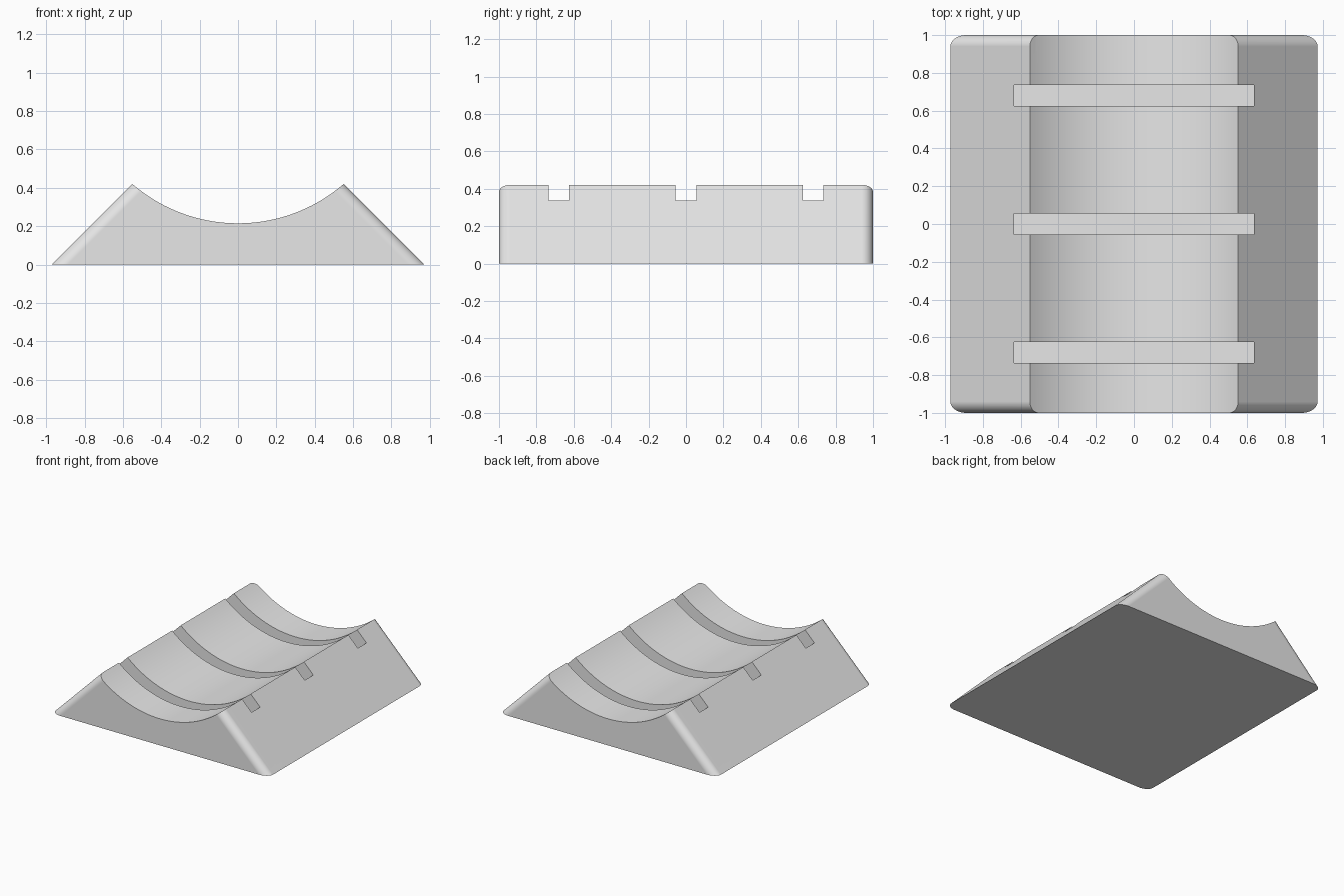
import bpy, bmesh, math
from mathutils import Matrix

cube = bpy.data.objects.get("Cube")
if cube:
    bpy.data.objects.remove(cube, do_unlink=True)

HALF_W, ARC_R, ARC_Z = 0.972, 0.842, 1.057
SLOT_FLOOR = 0.10

grey = bpy.data.materials.new("plain_grey")
grey.use_nodes = True
grey.diffuse_color = (0.8, 0.8, 0.8, 1)
grey.node_tree.nodes["Principled BSDF"].inputs["Base Color"].default_value = (0.8, 0.8, 0.8, 1)


def make_object(name, bm):
    bmesh.ops.recalc_face_normals(bm, faces=bm.faces)
    mesh = bpy.data.meshes.new(name)
    bm.to_mesh(mesh)
    bm.free()
    mesh.materials.append(grey)
    obj = bpy.data.objects.new(name, mesh)
    bpy.context.collection.objects.link(obj)
    return obj


def cut(target, cutter):
    cutter.hide_render = True
    mod = target.modifiers.new("cut", 'BOOLEAN')
    mod.operation = 'DIFFERENCE'
    mod.solver = 'EXACT'
    mod.object = cutter
    bpy.context.view_layer.objects.active = target
    bpy.ops.object.modifier_apply(modifier=mod.name)
    bpy.data.objects.remove(cutter, do_unlink=True)


# Wedge body: 45 degree sloping sides, with the four sloping corners rounded
bm = bmesh.new()
top = 0.7
profile = [(-HALF_W, 0), (HALF_W, 0), (HALF_W - top, top), (top - HALF_W, top)]
face = bm.faces.new([bm.verts.new((x, -1, z)) for x, z in profile])
extruded = bmesh.ops.extrude_face_region(bm, geom=[face])["geom"]
bmesh.ops.translate(bm, vec=(0, 2, 0),
                    verts=[v for v in extruded if isinstance(v, bmesh.types.BMVert)])
corners = [e for e in bm.edges
           if abs(e.verts[0].co.y - e.verts[1].co.y) < 0.01
           and abs(e.verts[0].co.z - e.verts[1].co.z) > 0.1]
bmesh.ops.bevel(bm, geom=corners, offset=0.06, offset_type='OFFSET',
                segments=10, profile=0.5, affect='EDGES')
body = make_object("saddle_block", bm)

# Round trough along the top
bm = bmesh.new()
bmesh.ops.create_cone(bm, cap_ends=True, segments=160, radius1=ARC_R, radius2=ARC_R, depth=3,
                      matrix=Matrix.Translation((0, 0, ARC_Z)) @ Matrix.Rotation(math.pi / 2, 4, 'X'))
cut(body, make_object("trough_cutter", bm))

# Three straight slots across the trough
for y in (-0.68, 0, 0.68):
    bm = bmesh.new()
    bmesh.ops.create_cube(bm, size=1, matrix=Matrix.Translation((0, y, SLOT_FLOOR + 0.5))
                          @ Matrix.Diagonal((1.272, 0.11, 1, 1)))
    cut(body, make_object("slot_cutter", bm))

# Smooth curves, crisp edges
bpy.ops.object.select_all(action='DESELECT')
body.select_set(True)
bpy.context.view_layer.objects.active = body
bpy.ops.object.shade_smooth_by_angle(angle=math.radians(30))
weighted = body.modifiers.new("even_shading", 'WEIGHTED_NORMAL')
weighted.keep_sharp = True
